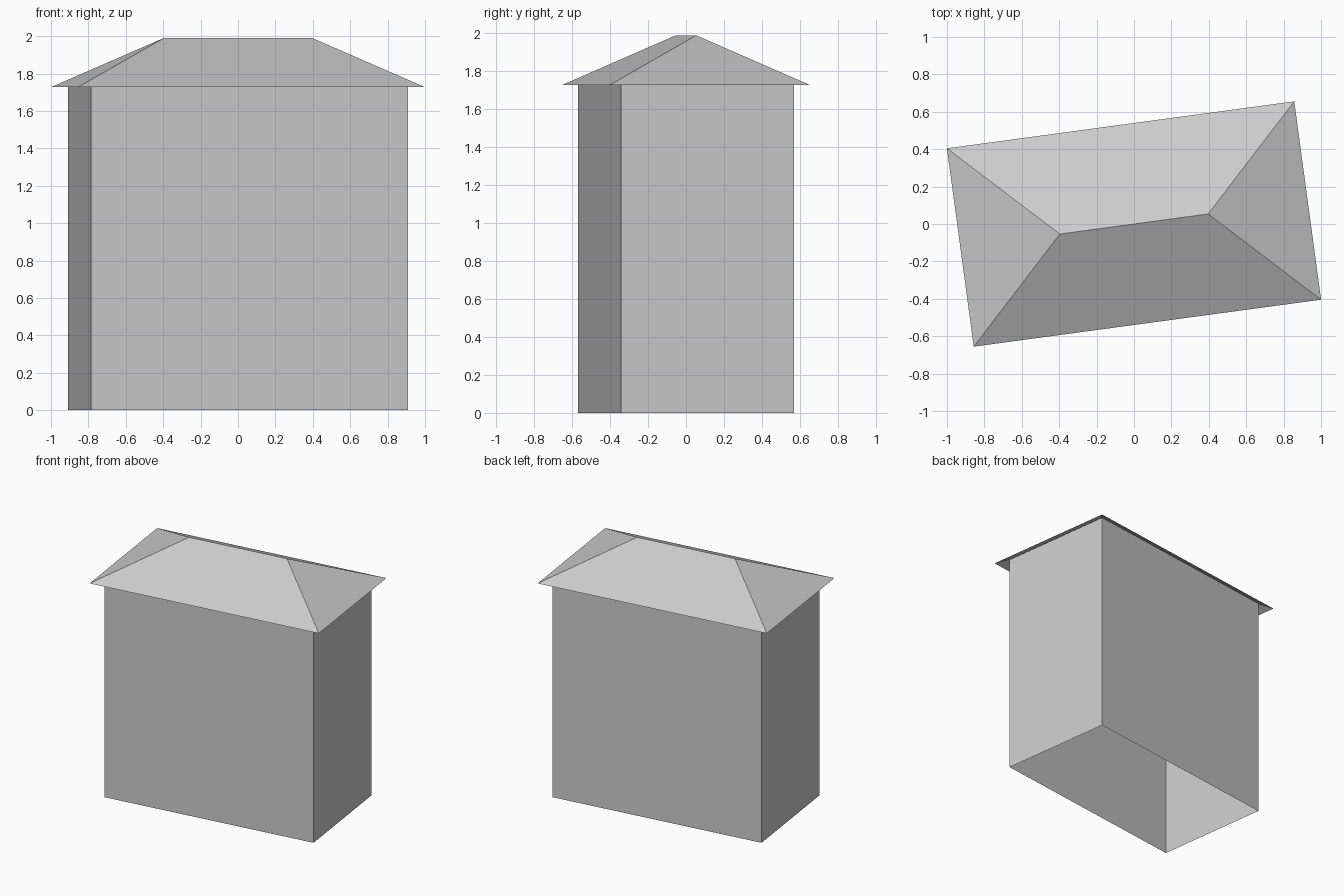
import bpy, math
from mathutils import Matrix

if "Cube" in bpy.data.objects:
    bpy.data.objects.remove(bpy.data.objects["Cube"])

TURN = Matrix.Rotation(math.radians(7.7), 4, 'Z')   # house stands slightly turned
EAVE_Z, RIDGE_Z = 1.727, 1.99
EAVE_X, EAVE_Y, RIDGE_X = 0.937, 0.535, 0.40
WALL_X, WALL_Y = 0.855, 0.46

grey = bpy.data.materials.new("light grey")
grey.diffuse_color = (0.6, 0.6, 0.6, 1)
grey.use_nodes = True
grey.node_tree.nodes["Principled BSDF"].inputs["Base Color"].default_value = grey.diffuse_color


def rectangle(hx, hy, z):
    return [(-hx, -hy, z), (hx, -hy, z), (hx, hy, z), (-hx, hy, z)]


def add_part(name, verts, faces):
    mesh = bpy.data.meshes.new(name)
    mesh.from_pydata(verts, [], faces)
    mesh.transform(TURN)
    mesh.materials.append(grey)
    obj = bpy.data.objects.new(name, mesh)
    bpy.context.collection.objects.link(obj)
    return obj


# Walls: an open shell without a floor, rising to the underside of the roof
slope = (RIDGE_Z - EAVE_Z) / EAVE_Y
wall_top = EAVE_Z + slope * (EAVE_Y - WALL_Y)
add_part("walls",
         rectangle(WALL_X, WALL_Y, 0) + rectangle(WALL_X, WALL_Y, wall_top),
         [(i, (i + 1) % 4, (i + 1) % 4 + 4, i + 4) for i in range(4)])

# Hipped roof: thin sheets with overhanging eaves, open underneath
add_part("hipped_roof",
         rectangle(EAVE_X, EAVE_Y, EAVE_Z) + [(-RIDGE_X, 0, RIDGE_Z), (RIDGE_X, 0, RIDGE_Z)],
         [(0, 1, 5, 4), (1, 2, 5), (2, 3, 4, 5), (3, 0, 4)])
